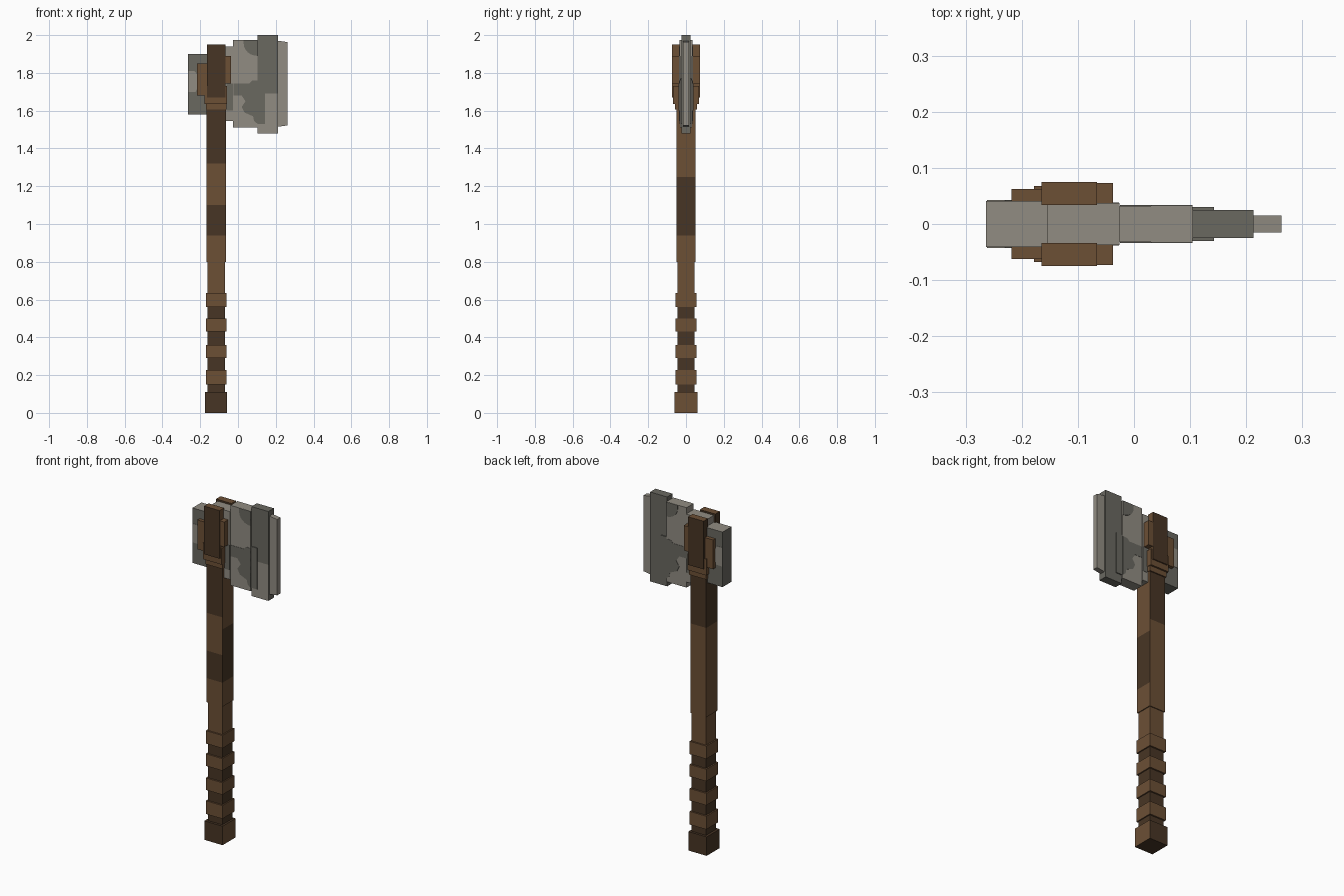
import bpy, bmesh, math
from mathutils import Vector

if "Cube" in bpy.data.objects:
    bpy.data.objects.remove(bpy.data.objects["Cube"])


def material(name, rgb):
    m = bpy.data.materials.new(name)
    m.diffuse_color = (*rgb, 1)
    m.use_nodes = True
    m.node_tree.nodes["Principled BSDF"].inputs["Base Color"].default_value = m.diffuse_color
    return m


MATS = [material("brown wood", (.150, .079, .036)),
        material("dark wood", (.064, .036, .018)),
        material("light stone", (.285, .265, .225)),
        material("dark stone", (.142, .138, .118))]
BROWN, DARK, LIGHT, SHADE = range(4)


def finish(name, bm, rule):
    """Colour the faces by a rule of (centre, normal) and make the object."""
    bmesh.ops.recalc_face_normals(bm, faces=bm.faces)
    for f in bm.faces:
        f.material_index = rule(f.calc_center_median(), f.normal) if callable(rule) else rule
    me = bpy.data.meshes.new(name)
    bm.to_mesh(me)
    bm.free()
    for m in MATS:
        me.materials.append(m)
    ob = bpy.data.objects.new(name, me)
    bpy.context.collection.objects.link(ob)
    return ob


def box(name, x, y, z, rule, cuts=()):
    """Box from ranges, sliced at the heights in cuts."""
    bm = bmesh.new()
    bmesh.ops.create_cube(bm, size=1)
    for v in bm.verts:
        v.co = Vector([(r[0] + r[1]) / 2 + c * (r[1] - r[0]) for c, r in zip(v.co, (x, y, z))])
    for h in cuts:
        bmesh.ops.bisect_plane(bm, geom=bm.verts[:] + bm.edges[:] + bm.faces[:],
                               plane_co=(0, 0, h), plane_no=(0, 0, 1))
    return finish(name, bm, rule)


def patch(name, points, y, side, mat):
    """Thin painted plate on the front (-1) or back (+1) of the head."""
    bm = bmesh.new()
    f = bm.faces.new([bm.verts.new((px, side * (y - .002), pz)) for px, pz in points])
    r = bmesh.ops.extrude_face_region(bm, geom=[f])
    vs = [g for g in r["geom"] if isinstance(g, bmesh.types.BMVert)]
    bmesh.ops.translate(bm, verts=vs, vec=(0, side * .0035, 0))
    return finish(name, bm, mat)


def sym(v):
    return (-v, v)


# Handle
def shaft_colour(c, n):
    if n.x > .5:
        return DARK if .94 < c.z < 1.25 else BROWN
    if c.z > 1.32:
        return DARK
    return DARK if n.y < -.5 and .94 < c.z < 1.1 else BROWN


box("shaft", (-.166, -.064), sym(.051), (.80, 1.62), shaft_colour, (.94, 1.1, 1.25, 1.32))
box("grip", (-.161, -.069), sym(.046), (.10, .80),
    lambda c, n: DARK if c.z < .56 else BROWN, (.56,))
for i, (lo, hi) in enumerate([(.15, .227), (.29, .36), (.43, .50), (.56, .635)]):
    box(f"grip_ring_{i + 1}", (-.169, -.062), sym(.055), (lo, hi), BROWN)
box("pommel", (-.175, -.057), sym(.06), (0, .11), lambda c, n: BROWN if n.x > .5 else DARK)

# Axe head, thinning towards the cutting edge
box("poll", (-.264, -.155), sym(.041), (1.58, 1.90), lambda c, n: LIGHT if n.z > .5 else SHADE)
box("head_core", (-.155, -.026), sym(.037), (1.545, 1.94), LIGHT)
box("blade_body", (-.026, .104), sym(.032), (1.51, 1.975), LIGHT)
box("blade_bevel", (.104, .213), sym(.025), (1.48, 2.0),
    lambda c, n: LIGHT if n.y < -.5 and c.z < 1.69 else SHADE, (1.69,))
box("bevel_step", (.104, .143), sym(.030), (1.53, 1.77), SHADE)
edge = box("cutting_edge", (.213, .263), sym(.015), (1.515, 1.97), LIGHT)
for v in edge.data.vertices:
    if v.co.x > .25:
        v.co.z += .007 if v.co.z < 1.7 else -.007

# Stone mottling
arc = [(.104 - .074 * math.cos(a), 1.955 - .065 * math.sin(a))
       for a in [i * math.pi / 12 for i in range(7)]]
for side, word in ((-1, "front"), (1, "back")):
    patch(f"{word}_upper_mottle", [(.104, 1.974), (.03, 1.974)] + arc, .032, side, SHADE)
    patch(f"{word}_lower_mottle",
          [(-.025, 1.745), (.06, 1.745), (.075, 1.76), (.104, 1.76), (.104, 1.53), (.085, 1.545),
           (.08, 1.57), (.035, 1.59), (.02, 1.62), (.04, 1.65), (.02, 1.68), (-.025, 1.68)],
          .032, side, SHADE)
    patch(f"{word}_core_mottle", [(-.06, 1.60), (-.027, 1.60), (-.027, 1.745), (-.06, 1.745)],
          .037, side, SHADE)
    patch(f"{word}_poll_mottle",
          [(-.262, 1.70), (-.225, 1.70), (-.215, 1.72), (-.215, 1.79), (-.23, 1.81), (-.262, 1.81)],
          .041, side, LIGHT)

    # Wooden cheeks clamping the head
    def cheek(name, x, depth, z, rule=BROWN):
        box(f"{word}_{name}", x, sorted((side * .034, side * depth)), z, rule)

    cheek("rear_cheek", (-.218, -.12), .062, (1.68, 1.85))
    cheek("fore_cheek", (-.12, -.037), .073, (1.745, 1.89))
    cheek("collar", (-.178, -.057), .068, (1.635, 1.73))
    cheek("collar_lip", (-.170, -.060), .058, (1.605, 1.635))
    cheek("cheek_plate", (-.165, -.066), .075, (1.67, 1.95),
          lambda c, n: DARK if abs(n.y) > .5 or n.x < -.5 else BROWN)
